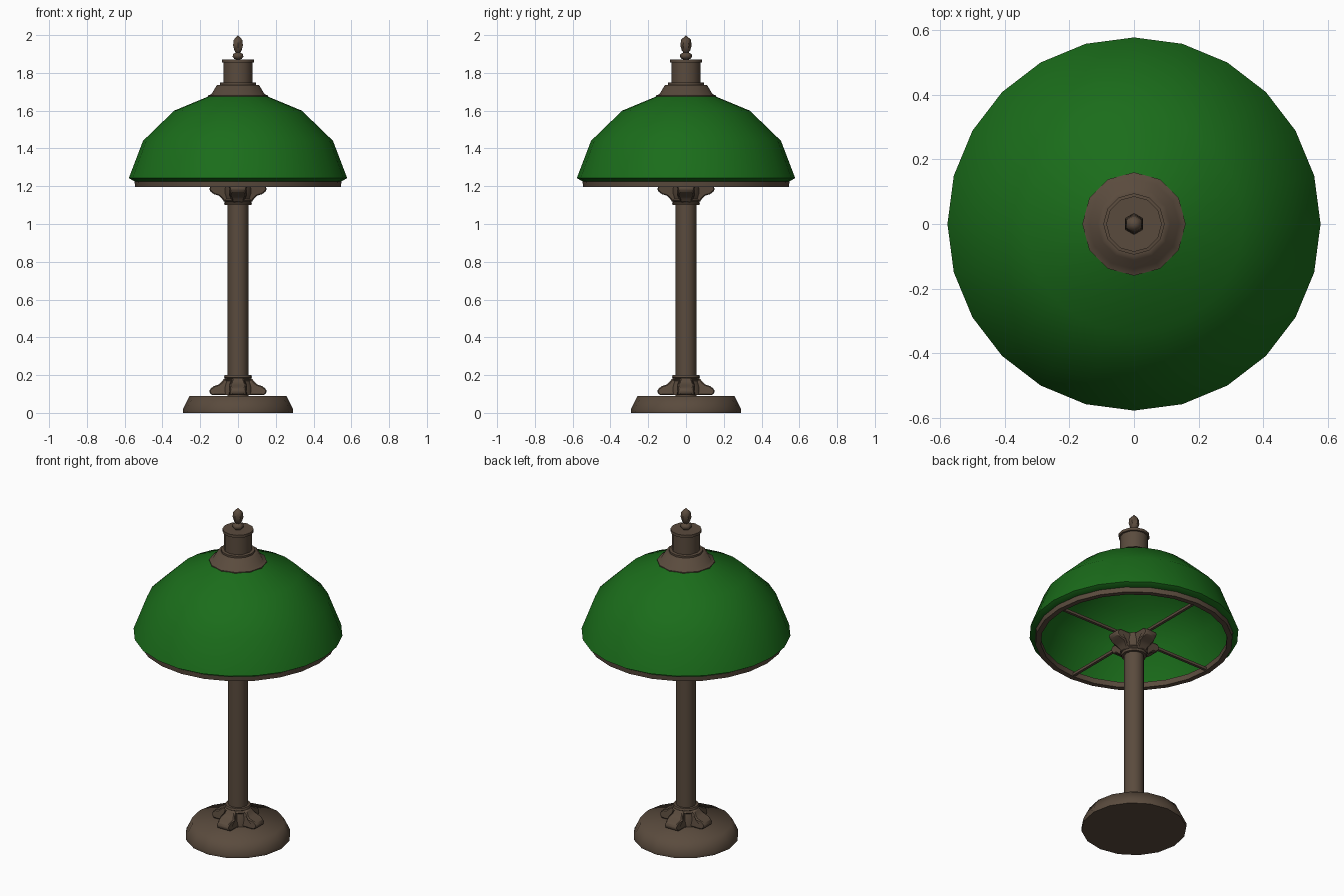
import bpy, bmesh, math

if "Cube" in bpy.data.objects:
    bpy.data.objects.remove(bpy.data.objects["Cube"])


def material(name, rgb):
    m = bpy.data.materials.new(name)
    m.diffuse_color = (*rgb, 1)
    m.use_nodes = True
    m.node_tree.nodes["Principled BSDF"].inputs["Base Color"].default_value = m.diffuse_color
    return m


BRONZE = material("dark bronze", (0.102, 0.07, 0.047))
GREEN = material("green glass", (0.0105, 0.152, 0.0105))


def finish(name, bm, mat, angle=40):
    bmesh.ops.remove_doubles(bm, verts=bm.verts, dist=1e-5)
    bmesh.ops.recalc_face_normals(bm, faces=bm.faces)
    me = bpy.data.meshes.new(name)
    bm.to_mesh(me)
    bm.free()
    me.materials.append(mat)
    ob = bpy.data.objects.new(name, me)
    bpy.context.collection.objects.link(ob)
    bpy.ops.object.select_all(action='DESELECT')
    ob.select_set(True)
    bpy.context.view_layer.objects.active = ob
    bpy.ops.object.shade_smooth_by_angle(angle=math.radians(angle))
    return ob


def lathe(name, profile, sides, mat, closed=False, angle=40, phase=0):
    """Revolve an (r, z) profile about the z axis."""
    bm = bmesh.new()
    rings = [[bm.verts.new((r * math.cos(phase + 2 * math.pi * i / sides),
                            r * math.sin(phase + 2 * math.pi * i / sides), z))
              for i in range(sides)] if r > 0 else [bm.verts.new((0, 0, z))] * sides
             for r, z in profile]
    pairs = list(zip(rings, rings[1:])) + ([(rings[-1], rings[0])] if closed else [])
    for a, b in pairs:
        for i in range(sides):
            j = (i + 1) % sides
            bm.faces.new(list(dict.fromkeys((a[i], a[j], b[j], b[i]))))
    return finish(name, bm, mat, angle)


# base and stem
lathe("base", [(0, 0), (0.29, 0), (0.292, 0.018), (0.257, 0.09), (0, 0.09)],
      16, BRONZE, angle=75)
lathe("stem", [(0.055, 0.085), (0.055, 1.2), (0, 1.2)], 12, BRONZE)


# leaf-shaped ornament: four flared lobes and a collar, used at both stem ends
def ornament(name, fz):
    # (radius, height, half width) down the lobe
    outline = [(0.05, 0.094, 0.05), (0.138, 0.094, 0.05), (0.152, 0.106, 0.036),
               (0.15, 0.125, 0.034), (0.128, 0.142, 0.044), (0.102, 0.15, 0.044),
               (0.086, 0.165, 0.036), (0.072, 0.185, 0.03), (0.05, 0.185, 0.03)]
    for k in range(4):
        a = k * math.pi / 2
        bm = bmesh.new()
        rows = [[bm.verts.new((r * math.cos(a) - s * w * math.sin(a),
                               r * math.sin(a) + s * w * math.cos(a), fz(z)))
                 for r, z, w in outline] for s in (-1, 1)]
        n = len(outline)
        for row in rows:
            bm.faces.new(row)
        for i in range(n):
            j = (i + 1) % n
            bm.faces.new((rows[0][i], rows[0][j], rows[1][j], rows[1][i]))
        ob = finish(f"{name}_lobe_{k + 1}", bm, BRONZE)
        bev = ob.modifiers.new("soft edges", 'BEVEL')
        bev.width, bev.segments = 0.007, 1
    lathe(name + "_hub", [(0.085, fz(0.094)), (0.08, fz(0.135)), (0.068, fz(0.17))],
          12, BRONZE)
    lathe(name + "_collar", [(0.055, fz(0.168)), (0.072, fz(0.168)), (0.078, fz(0.176)),
                             (0.066, fz(0.183)), (0.074, fz(0.188)), (0.07, fz(0.2)),
                             (0.055, fz(0.2))], 12, BRONZE)


ornament("foot", lambda z: z)
ornament("capital", lambda z: 1.3 - z)

# shade with a thin wall
outer = [(0.545, 1.224), (0.578, 1.243), (0.503, 1.44), (0.338, 1.60), (0.15, 1.678)]
inner = [(0.145, 1.668), (0.332, 1.59), (0.494, 1.434), (0.566, 1.243), (0.538, 1.226)]
lathe("shade", outer + inner, 24, GREEN, closed=True, angle=60)

# rim ring and the four spokes carrying it
lathe("shade_rim", [(0.545, 1.197), (0.548, 1.23), (0.515, 1.23), (0.515, 1.197)],
      24, BRONZE, closed=True)
for k in range(4):
    bm = bmesh.new()
    bmesh.ops.create_cube(bm, size=1)
    a = k * math.pi / 2
    for v in bm.verts:
        x, y = 0.29 + v.co.x * 0.48, v.co.y * 0.016
        v.co = (x * math.cos(a) - y * math.sin(a), x * math.sin(a) + y * math.cos(a),
                1.211 + v.co.z * 0.016)
    finish(f"spoke_{k + 1}", bm, BRONZE)

# cap on top of the shade
lathe("cap", [(0.13, 1.67), (0.16, 1.67), (0.16, 1.68), (0.14, 1.688), (0.112, 1.735),
              (0.095, 1.737), (0.095, 1.748), (0.078, 1.75), (0.078, 1.854),
              (0.086, 1.856), (0.086, 1.872), (0, 1.872)], 12, BRONZE, angle=55)

# finial
lathe("finial", [(0, 1.87), (0.022, 1.873), (0.033, 1.886), (0.03, 1.9), (0.014, 1.908),
                 (0.022, 1.918), (0.03, 1.945), (0.026, 1.975), (0, 2.0)],
      6, BRONZE, angle=50, phase=math.pi / 6)
